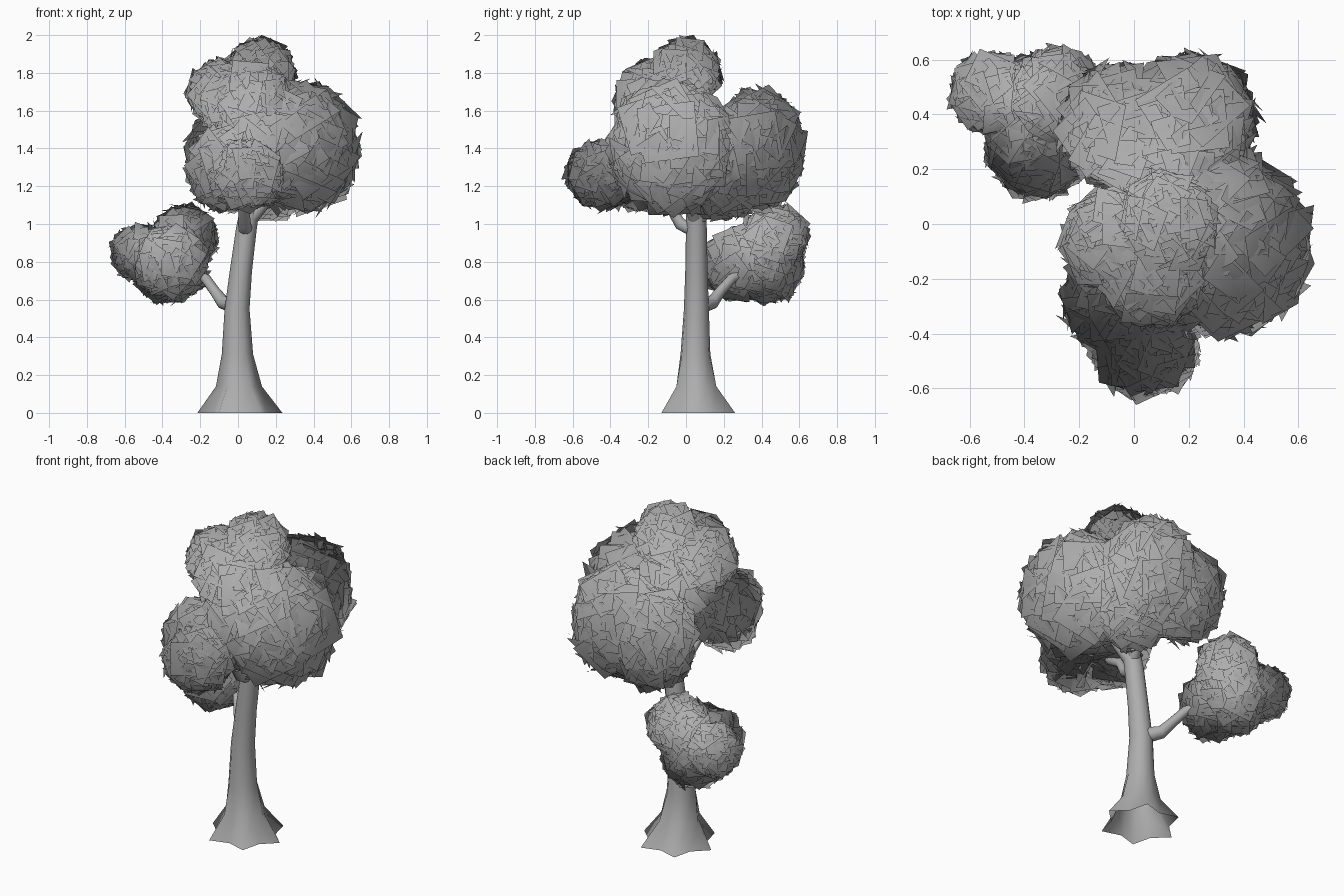
import bpy, math, random
from mathutils import Vector, Matrix

if "Cube" in bpy.data.objects:
    bpy.data.objects.remove(bpy.data.objects["Cube"])

random.seed(7)

grey = bpy.data.materials.new("grey")
grey.diffuse_color = (0.42, 0.42, 0.42, 1)
grey.use_nodes = True
grey.node_tree.nodes["Principled BSDF"].inputs["Base Color"].default_value = grey.diffuse_color


def add_object(name, verts, faces):
    mesh = bpy.data.meshes.new(name)
    mesh.from_pydata(verts, [], faces)
    mesh.update()
    mesh.polygons.foreach_set("use_smooth", [True] * len(faces))
    mesh.materials.append(grey)
    obj = bpy.data.objects.new(name, mesh)
    bpy.context.collection.objects.link(obj)
    return obj


def tube(name, path, sides, lobes=None):
    """Loft rings along path of (x, y, z, radius); lobes = flare amount per ring."""
    pts = [Vector(p[:3]) for p in path]
    verts, faces = [], []
    for i, p in enumerate(pts):
        d = (pts[min(i + 1, len(pts) - 1)] - pts[max(i - 1, 0)]).normalized()
        if lobes:
            d = Vector((0, 0, 1))
        u = Vector((1, 0, 0))
        u = (u - d * u.dot(d)).normalized()
        v = d.cross(u)
        for k in range(sides):
            a = math.tau * k / sides
            r = path[i][3]
            if lobes and k % 2:
                r *= 1 - lobes[i]
            verts.append(p + (u * math.cos(a) + v * math.sin(a)) * r)
    for i in range(len(pts) - 1):
        for k in range(sides):
            a, b = i * sides + k, i * sides + (k + 1) % sides
            faces.append((a, b, b + sides, a + sides))
    last = (len(pts) - 1) * sides
    faces.append(tuple(range(last, last + sides)))
    return add_object(name, verts, faces)


def ball(x, y, z, rx, ry=None, rz=None):
    return (x, y, z, rx, ry or rx, rz or rx)


def depth(p, blob):
    """Relative distance of p from an ellipsoid's centre (1 = on the surface)."""
    return math.sqrt(sum(((p[i] - blob[i]) / blob[i + 3]) ** 2 for i in range(3)))


def leaf_clump(name, centre, blobs):
    """Cover overlapping ellipsoids with tilted leaf cards, skipping hidden ones."""
    verts, faces, normals = [], [], []
    golden = math.pi * (3 - math.sqrt(5))
    centre = Vector(centre)
    for blob in blobs:
        c, rad = Vector(blob[:3]), Vector(blob[3:])
        r = sum(rad) / 3
        count = int(58 + 110 * r)
        for i in range(count):
            z = 1 - 2 * (i + 0.5) / count
            a = i * golden + random.uniform(-0.2, 0.2)
            s = math.sqrt(1 - z * z)
            unit = Vector((s * math.cos(a), s * math.sin(a), z))
            p = c + unit * rad * random.uniform(0.86, 0.93)
            n = Vector([unit[k] / rad[k] for k in range(3)]).normalized()
            # drop cards buried well inside a neighbour
            if any(depth(p, o) < 0.74 for o in blobs if o is not blob):
                continue
            tilt = Vector([random.gauss(0, 0.09) for _ in range(3)])
            rot = (n + tilt).to_track_quat('Z', 'Y').to_matrix()
            rot = rot @ Matrix.Rotation(random.uniform(0, math.tau), 3, 'Z')
            h = r * random.uniform(0.40, 0.5)
            base = len(verts)
            for x, y in ((-1, -1), (1, -1), (1, 1), (-1, 1)):
                q = p + rot @ Vector((x * h, y * h, 0))
                verts.append(q)
                normals.append(((q - centre).normalized() + n * 0.25).normalized())
            faces.append((base, base + 1, base + 2, base + 3))
    obj = add_object(name, verts, faces)
    # shade the whole clump as one rounded mass
    obj.data.normals_split_custom_set_from_vertices(normals)
    return obj


# Trunk with flared, six-pointed root base
tube("trunk", [
    (0.01, 0.065, 0.0, 0.225), (0.005, 0.055, 0.14, 0.122), (-0.003, 0.05, 0.31, 0.083),
    (-0.005, 0.055, 0.55, 0.066), (0.015, 0.055, 0.75, 0.059), (0.045, 0.055, 0.98, 0.055),
    (0.075, 0.05, 1.15, 0.05), (0.10, 0.03, 1.3, 0.035)],
    12, [0.28, 0.15, 0.05, 0, 0, 0, 0, 0])

# Branches reaching into each clump
branches = {
    "low_branch": [(-0.02, 0.08, 0.57, 0.045), (-0.08, 0.14, 0.585, 0.036),
                   (-0.12, 0.18, 0.64, 0.029), (-0.17, 0.24, 0.71, 0.027),
                   (-0.22, 0.30, 0.735, 0.024), (-0.30, 0.35, 0.76, 0.015)],
    "front_branch": [(0.04, 0.04, 0.97, 0.04), (0.035, -0.03, 1.0, 0.034),
                     (0.03, -0.08, 1.08, 0.028), (0.03, -0.25, 1.18, 0.018)],
    "right_branch": [(0.06, 0.05, 1.02, 0.04), (0.13, 0.03, 1.10, 0.033),
                     (0.23, 0.0, 1.22, 0.02)],
    "back_branch": [(0.06, 0.06, 1.02, 0.036), (0.09, 0.14, 1.09, 0.03),
                    (0.13, 0.26, 1.2, 0.02)],
}
for name, path in branches.items():
    tube(name, path, 10)

# Low side clump
leaf_clump("low_foliage", (-0.38, 0.40, 0.83), [
    ball(-0.35, 0.285, 0.79, 0.185), ball(-0.52, 0.48, 0.85, 0.145),
    ball(-0.28, 0.47, 0.93, 0.165), ball(-0.37, 0.43, 0.77, 0.18)])

# Main crown: top, right, front and back lobes
leaf_clump("crown_foliage", (0.08, -0.02, 1.38), [
    ball(0.12, 0.0, 1.80, 0.175), ball(-0.08, -0.06, 1.69, 0.175), ball(0.07, -0.17, 1.67, 0.195),
    ball(0.33, -0.07, 1.41, 0.295, 0.32, 0.33), ball(0.13, -0.08, 1.42, 0.27, 0.27, 0.3),
    ball(0.04, -0.44, 1.26, 0.19, 0.185, 0.175), ball(-0.07, -0.27, 1.29, 0.18, 0.2, 0.21),
    ball(0.20, 0.38, 1.40, 0.235, 0.23, 0.30), ball(-0.04, 0.36, 1.35, 0.22, 0.22, 0.27),
    ball(0.17, 0.20, 1.25, 0.21, 0.2, 0.22)])
